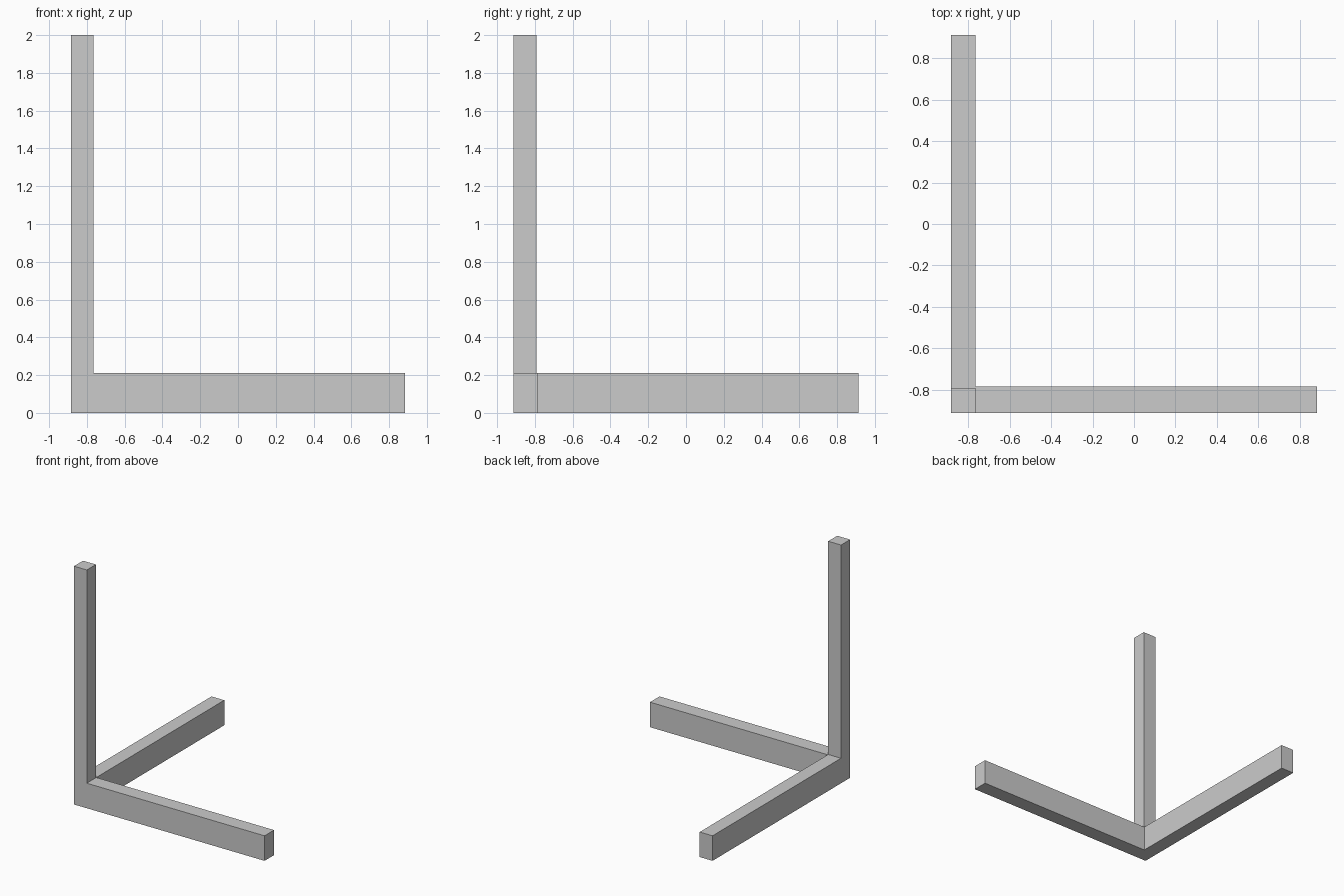
import bpy
import bmesh
from mathutils import Vector

if "Cube" in bpy.data.objects:
    bpy.data.objects.remove(bpy.data.objects["Cube"])


def box(name, lo, hi):
    """Axis-aligned box between two opposite corners."""
    lo, hi = Vector(lo), Vector(hi)
    bm = bmesh.new()
    bmesh.ops.create_cube(bm, size=1)
    bmesh.ops.scale(bm, vec=hi - lo, verts=bm.verts)
    mesh = bpy.data.meshes.new(name)
    bm.to_mesh(mesh)
    bm.free()
    obj = bpy.data.objects.new(name, mesh)
    obj.location = (lo + hi) / 2
    bpy.context.collection.objects.link(obj)
    return obj


X, Y = 0.885, 0.912          # half extents of the footprint
RAIL_H = 0.21                # height of the floor rails
INNER_X, INNER_Y = -0.766, -0.786

# Front rail runs the full width, side rail butts against it
box("front_rail", (-X, -Y, 0), (X, INNER_Y, RAIL_H))
box("side_rail", (-X, INNER_Y, 0), (INNER_X, Y, RAIL_H))

# Upright post stands on the corner
box("corner_post", (-X, -Y, RAIL_H), (INNER_X, -0.792, 2.0))
